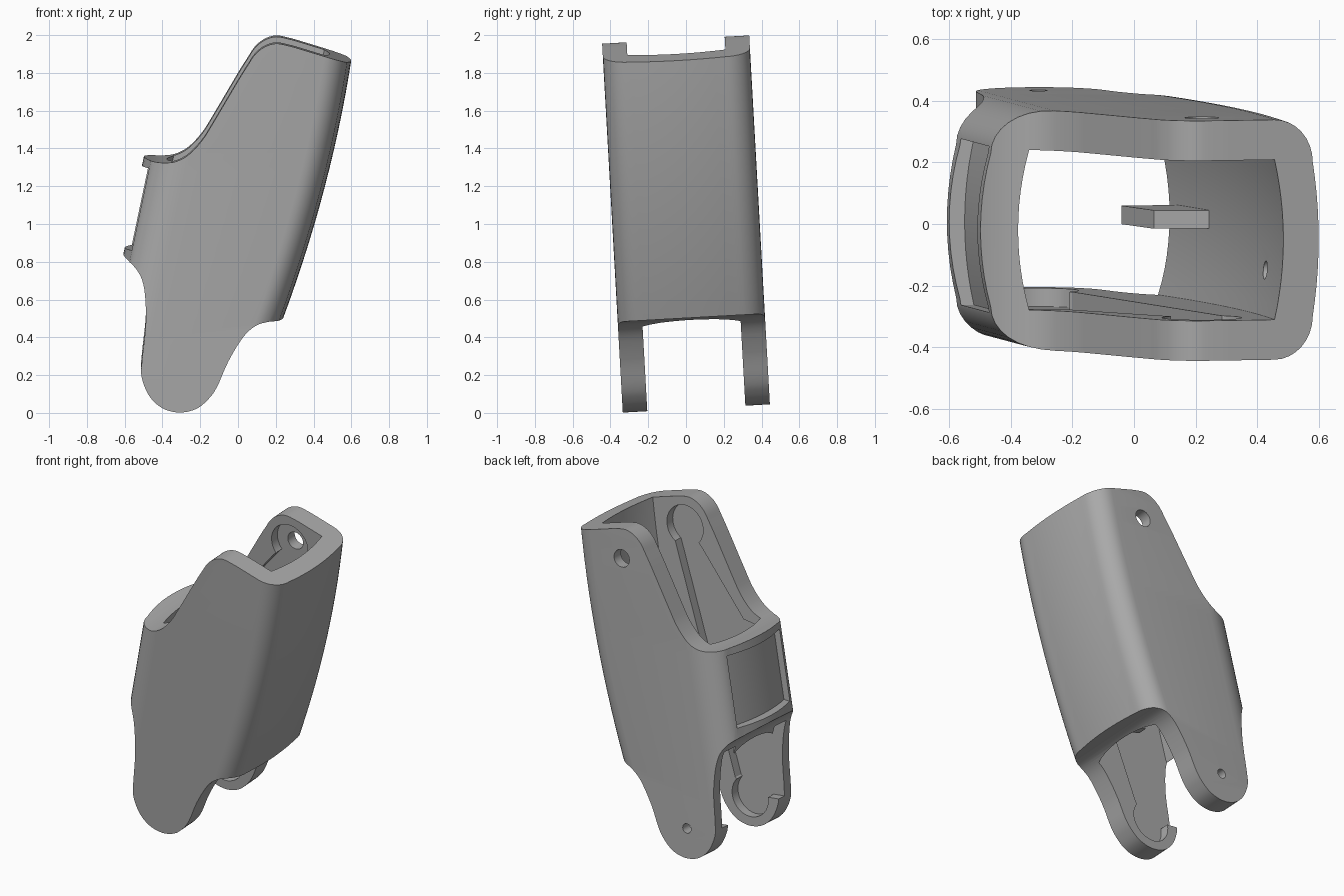
import bpy, bmesh, math
from mathutils import Matrix, Vector

if "Cube" in bpy.data.objects:
    bpy.data.objects.remove(bpy.data.objects["Cube"], do_unlink=True)

grey = bpy.data.materials.new("plain grey")
grey.use_nodes = True
COL = (0.4, 0.4, 0.4, 1)
grey.diffuse_color = COL
grey.node_tree.nodes["Principled BSDF"].inputs["Base Color"].default_value = COL


def loft(name, rings):
    """Closed solid through rings with equal point counts."""
    bm = bmesh.new()
    vs = [[bm.verts.new(p) for p in r] for r in rings]
    n = len(vs[0])
    for a, b in zip(vs, vs[1:]):
        for i in range(n):
            j = (i + 1) % n
            bm.faces.new((a[i], a[j], b[j], b[i]))
    bm.faces.new(vs[0][::-1])
    bm.faces.new(vs[-1])
    bmesh.ops.recalc_face_normals(bm, faces=bm.faces)
    me = bpy.data.meshes.new(name)
    bm.to_mesh(me)
    bm.free()
    me.materials.append(grey)
    ob = bpy.data.objects.new(name, me)
    bpy.context.collection.objects.link(ob)
    return ob


def prism(name, pts, y0, y1):
    return loft(name, [[(x, y, z) for x, z in pts] for y in (y0, y1)])


def disc(cx, cz, r, n=40):
    return [(cx + r * math.cos(math.tau * i / n), cz + r * math.sin(math.tau * i / n)) for i in range(n)]


def cut(ob, tool, op="DIFFERENCE"):
    m = ob.modifiers.new("cut", "BOOLEAN")
    m.object, m.operation, m.solver = tool, op, "EXACT"
    bpy.context.view_layer.update()
    me = bpy.data.meshes.new_from_object(ob.evaluated_get(bpy.context.evaluated_depsgraph_get()))
    ob.modifiers.clear()
    ob.data = me
    bpy.data.objects.remove(tool, do_unlink=True)


def smooth(pts, steps=5):
    """Catmull-Rom curve through the points."""
    p = [Vector(q) for q in [pts[0]] + pts + [pts[-1]]]
    out = []
    for a, b, c, d in zip(p, p[1:], p[2:], p[3:]):
        for i in range(steps):
            t = i / steps
            out.append(tuple(0.5 * (2 * b + (c - a) * t + (2 * a - 5 * b + 4 * c - d) * t * t
                                    + (3 * b - a - 3 * c + d) * t ** 3)))
    return out + [tuple(pts[-1])]


def x_left(z):
    return -0.605 + 0.21 * (z - 0.85)


def x_right(z):
    t = (z - 0.49) / 1.38
    return 0.235 + 0.365 * t + 0.15 * t * (1 - t)


def outer_ring(z):
    """Rounded section with bowed ends."""
    def end(x, s, bow, a):
        half = [(x - s * bow * (i / 5) ** 2, 0.25 * i / 5) for i in range(5)]
        for i in range(9):
            t = math.pi / 2 * i / 8
            half.append((x - s * (bow + a * (1 - math.cos(t))), 0.25 + 0.14 * math.sin(t)))
        return [(px, -py) for px, py in half[:0:-1]] + half
    right = end(x_right(z), 1, 0.02, 0.13)
    left = end(x_left(z), -1, 0.035, 0.2)
    return [(x, y, z) for x, y in right + left[::-1]]


def bow_line(x, s, bow, w, n=12):
    ys = [w * (2 * i / n - 1) for i in range(n + 1)]
    return [(x - s * bow * (y / w) ** 2, y) for y in ys]


def inner_ring(z):
    right = bow_line(x_right(z) - 0.12, 1, 0.03, 0.26)
    left = bow_line(x_left(z) + 0.125, -1, 0.035, 0.26)
    return [(x, y, z) for x, y in right + left[::-1]]


def recess_ring(z):
    floor = bow_line(x_left(z) + 0.05, -1, 0.03, 0.27)
    return [(x, y, z) for x, y in floor] + [(x_left(z) - 0.1, y, z) for y in (0.27, -0.27)]


def levels(a, b, n):
    return [a + (b - a) * i / n for i in range(n + 1)]


# sleeve trimmed by its side outline
top = smooth([(-0.51, 1.362), (-0.46, 1.35), (-0.40, 1.344), (-0.33, 1.352), (-0.26, 1.39), (-0.19, 1.465),
              (-0.13, 1.56), (0.0, 1.78), (0.05, 1.86), (0.09, 1.92), (0.14, 1.96), (0.2, 1.978),
              (0.27, 1.966), (0.36, 1.94), (0.62, 1.86)])
bottom = smooth([(0.17, 0.503), (0.1, 0.485), (0.03, 0.425), (-0.05, 0.295), (-0.11, 0.16), (-0.155, 0.095),
                 (-0.22, 0.042), (-0.31, 0.022), (-0.4, 0.045), (-0.47, 0.11), (-0.51, 0.21), (-0.508, 0.3),
                 (-0.488, 0.5), (-0.497, 0.68), (-0.535, 0.775), (-0.608, 0.84)])
outline = [(-0.8, 1.37)] + top + [(0.75, 1.82), (0.75, 0.503)] + bottom + [(-0.8, 0.86)]
sleeve = loft("sleeve", [outer_ring(z) for z in levels(-0.1, 2.1, 22)])
cut(sleeve, prism("outline_cutter", outline, -0.6, 0.6), "INTERSECT")
cut(sleeve, loft("bore_cutter", [inner_ring(z) for z in levels(-0.2, 2.2, 24)]))

# pockets on both inner side faces: a round head at each pivot and a wide body
UP, LOW = (0.22, 1.79), (-0.31, 0.21)
body = [(0.29, 1.69), (-0.2, 0.3), (-0.3, 0.22), (-0.57, 0.25), (-0.57, 0.6), (-0.5, 0.74),
        (-0.38, 1.29), (-0.22, 1.31), (0.1, 1.69), (0.2, 1.78)]
for s in (-1, 1):
    for pts in (disc(*UP, 0.13), disc(*LOW, 0.13), body):
        cut(sleeve, prism("pocket_cutter", pts, s * 0.2, s * 0.32))

# pivot holes through the rear side only
cut(sleeve, prism("upper_hole_cutter", disc(*UP, 0.055), 0.2, 0.5))
cut(sleeve, prism("lower_hole_cutter", disc(*LOW, 0.03), 0.2, 0.5))

# shallow window recess in the short end wall
cut(sleeve, loft("recess_cutter", [recess_ring(z) for z in levels(0.875, 1.31, 4)]))

# small blind hole in the long end wall
pin = [(y - 0.116, z) for y, z in disc(0, 1.6, 0.03, 20)]
cut(sleeve, loft("pin_hole_cutter", [[(x, y, z) for y, z in pin] for x in (0.38, 0.47)]))

# tab inside the long end wall
tab = prism("inner_tab", [(-0.04, 0.6), (0.065, 0.865), (0.26, 0.865), (0.18, 0.54)], -0.023, 0.037)

# lean the whole part sideways about its middle
lean = Matrix.Translation((0, 0, 1)) @ Matrix.Rotation(0.056, 4, "X") @ Matrix.Translation((0, 0, -1))
for ob in (sleeve, tab):
    ob.data.transform(lean)
    bpy.ops.object.select_all(action="DESELECT")
    ob.select_set(True)
    bpy.context.view_layer.objects.active = ob
    bpy.ops.object.shade_smooth_by_angle(angle=math.radians(30))
